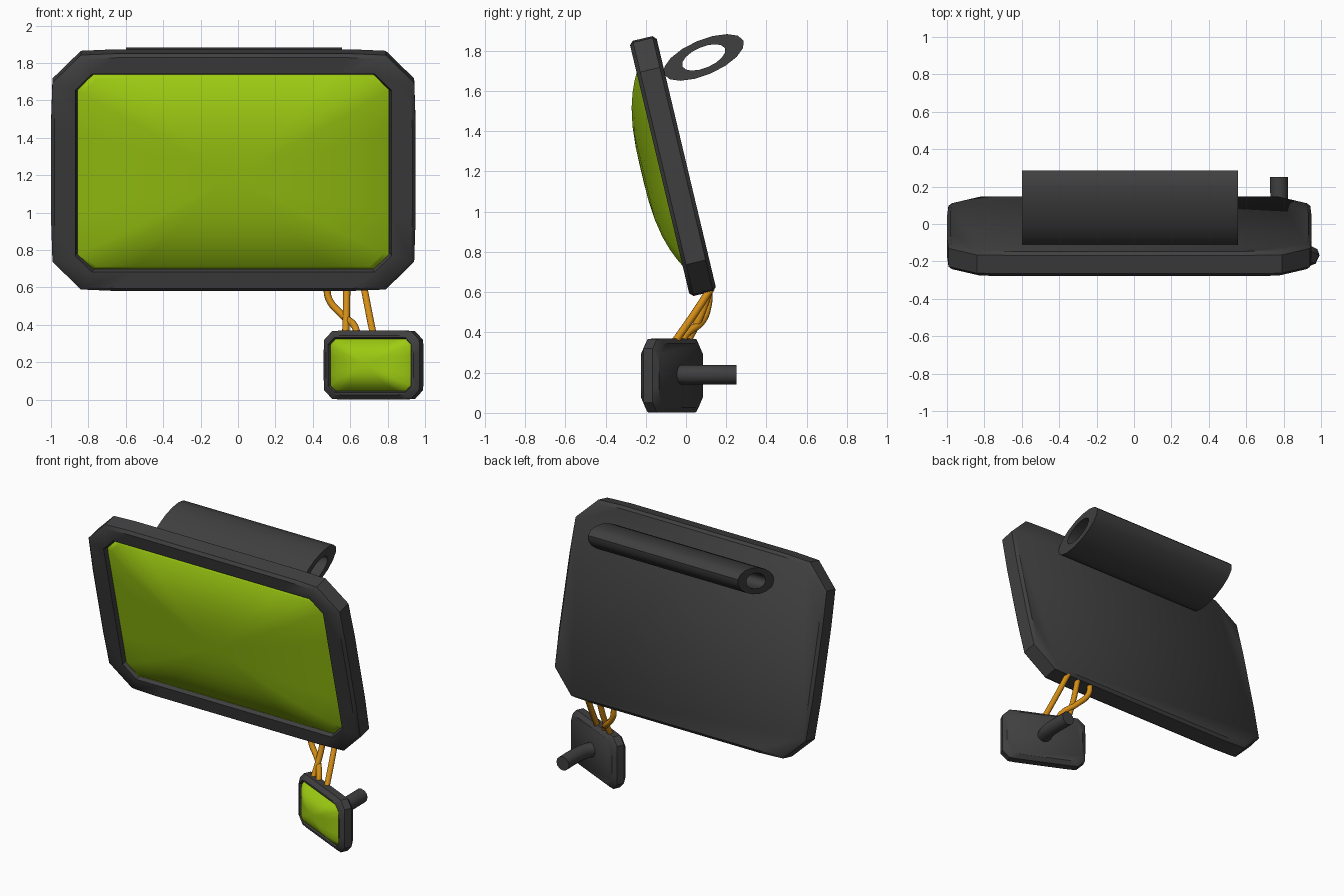
import bpy, bmesh
from math import radians, sin, cos, pi
from mathutils import Vector

if "Cube" in bpy.data.objects:
    bpy.data.objects.remove(bpy.data.objects["Cube"])


def material(name, rgb):
    m = bpy.data.materials.new(name)
    m.diffuse_color = (*rgb, 1)
    m.use_nodes = True
    m.node_tree.nodes["Principled BSDF"].inputs["Base Color"].default_value = m.diffuse_color
    return m


DARK = material("dark_plastic", (0.05, 0.05, 0.052))
GREEN = material("green_glass", (0.34, 0.60, 0.006))
ORANGE = material("orange_wire", (0.66, 0.27, 0.008))


def finish(name, bm, mat, loc=(0, 0, 0), rot=(0, 0, 0), angle=40):
    bmesh.ops.recalc_face_normals(bm, faces=bm.faces)
    me = bpy.data.meshes.new(name)
    bm.to_mesh(me)
    bm.free()
    ob = bpy.data.objects.new(name, me)
    bpy.context.collection.objects.link(ob)
    ob.location, ob.rotation_euler = loc, rot
    me.materials.append(mat)
    bpy.ops.object.select_all(action='DESELECT')
    ob.select_set(True)
    bpy.context.view_layer.objects.active = ob
    bpy.ops.object.shade_smooth_by_angle(angle=radians(angle))
    return ob


def outline(hx, hz, c, bow):
    """Rectangle with cut corners and slightly bowed sides."""
    q = [(hx, (hz - c) * 0.5), (hx - bow, hz - c), (hx - c, hz - bow), (hx * 0.65, hz)]
    pts = q + [(-x, z) for x, z in reversed(q)]
    return pts + [(-x, -z) for x, z in pts]


def bridge(bm, a, b):
    n = len(a)
    for i in range(n):
        bm.faces.new((a[i], a[(i + 1) % n], b[(i + 1) % n], b[i]))


def loft(name, rings, mat, loc, rot, angle=40):
    """Skin a stack of outlines (hx, hz, corner, bow, depth), capped at both ends."""
    bm = bmesh.new()
    loops = [[bm.verts.new((x, y, z)) for x, z in outline(hx, hz, c, b)]
             for hx, hz, c, b, y in rings]
    for a, b in zip(loops, loops[1:]):
        bridge(bm, a, b)
    bm.faces.new(loops[0])
    bm.faces.new(loops[-1])
    return finish(name, bm, mat, loc, rot, angle)


def casing(name, hx, hz, c, t, bev, ox, oz, oc, loc, rot):
    """Back plate and raised rim around a recessed opening."""
    b = 0.05 * c
    loft(name, [(hx - bev, hz - bev, c, b, t), (hx, hz, c, b, t - bev),
                (hx, hz, c, b, bev - t), (hx - bev, hz - bev, c, b, -t),
                (ox, oz, oc, 0, -t), (ox - 0.01, oz - 0.01, oc, 0, -t * 0.4)],
         DARK, loc, rot)


def dome(name, hx, hz, c, base, height, loc, rot):
    """Pillow-shaped screen."""
    rings = [(hx, hz, c, 0, base * 0.3)]
    for s in (1, 0.97, 0.92, 0.85, 0.75, 0.62, 0.45, 0.25, 0.08):
        rings.append((hx * s, hz * s, c * s, 0, -base - height * (1 - s ** 3)))
    loft(name, rings, GREEN, loc, rot, 60)


def rod(name, pts, r, mat, sides=10):
    """Round rod along a smooth path."""
    cu = bpy.data.curves.new(name, 'CURVE')
    cu.dimensions = '3D'
    sp = cu.splines.new('BEZIER')
    sp.bezier_points.add(len(pts) - 1)
    for bp, p in zip(sp.bezier_points, pts):
        bp.co = p
        bp.handle_left_type = bp.handle_right_type = 'AUTO'
    cu.resolution_u = 6
    cu.bevel_depth, cu.bevel_resolution, cu.use_fill_caps = r, sides // 2 - 2, True
    cu.materials.append(mat)
    ob = bpy.data.objects.new(name, cu)
    bpy.context.collection.objects.link(ob)


# Large tilted panel
main_loc, main_rot = (-0.025, -0.065, 1.227), (radians(13.4), 0, 0)
casing("main_casing", 0.975, 0.652, 0.16, 0.068, 0.018, 0.845, 0.545, 0.09, main_loc, main_rot)
dome("main_screen", 0.832, 0.532, 0.08, 0.045, 0.115, main_loc, main_rot)

# Small turned panel
small_loc, small_rot = (0.725, -0.07, 0.185), (0, 0, radians(-25))
casing("small_casing", 0.283, 0.184, 0.05, 0.05, 0.025, 0.245, 0.147, 0.035, small_loc, small_rot)
dome("small_screen", 0.238, 0.14, 0.03, 0.035, 0.075, small_loc, small_rot)

# Hollow oval tube behind the large panel
bm = bmesh.new()
tilt, N = radians(23), 16


def oval(x, a, b):
    vs = []
    for i in range(N):
        u, v = a * cos(2 * pi * i / N), b * sin(2 * pi * i / N)
        vs.append(bm.verts.new((x, 0.088 + u * cos(tilt) - v * sin(tilt),
                                1.767 + u * sin(tilt) + v * cos(tilt))))
    return vs


loops = [oval(-0.60, 0.215, 0.087), oval(0.555, 0.215, 0.087),
         oval(0.555, 0.115, 0.052), oval(-0.60, 0.115, 0.052)]
for i in range(4):
    bridge(bm, loops[i], loops[(i + 1) % 4])
finish("mount_tube", bm, DARK, angle=50)

# Bent peg on the back of the small panel
rod("rear_peg", [(0.73, -0.06, 0.19), (0.765, 0.02, 0.19), (0.775, 0.10, 0.19),
                 (0.775, 0.25, 0.19)], 0.048, DARK, 12)

# Wires joining the two panels
rod("wire_left", [(0.475, 0.115, 0.62), (0.485, 0.11, 0.54), (0.56, 0.075, 0.45),
                  (0.625, 0.0, 0.39), (0.64, -0.03, 0.33)], 0.019, ORANGE)
rod("wire_middle", [(0.582, 0.12, 0.62), (0.58, 0.075, 0.49), (0.575, 0.0, 0.34)], 0.019, ORANGE)
rod("wire_right", [(0.67, 0.125, 0.62), (0.695, 0.04, 0.49), (0.725, -0.065, 0.34)], 0.019, ORANGE)
